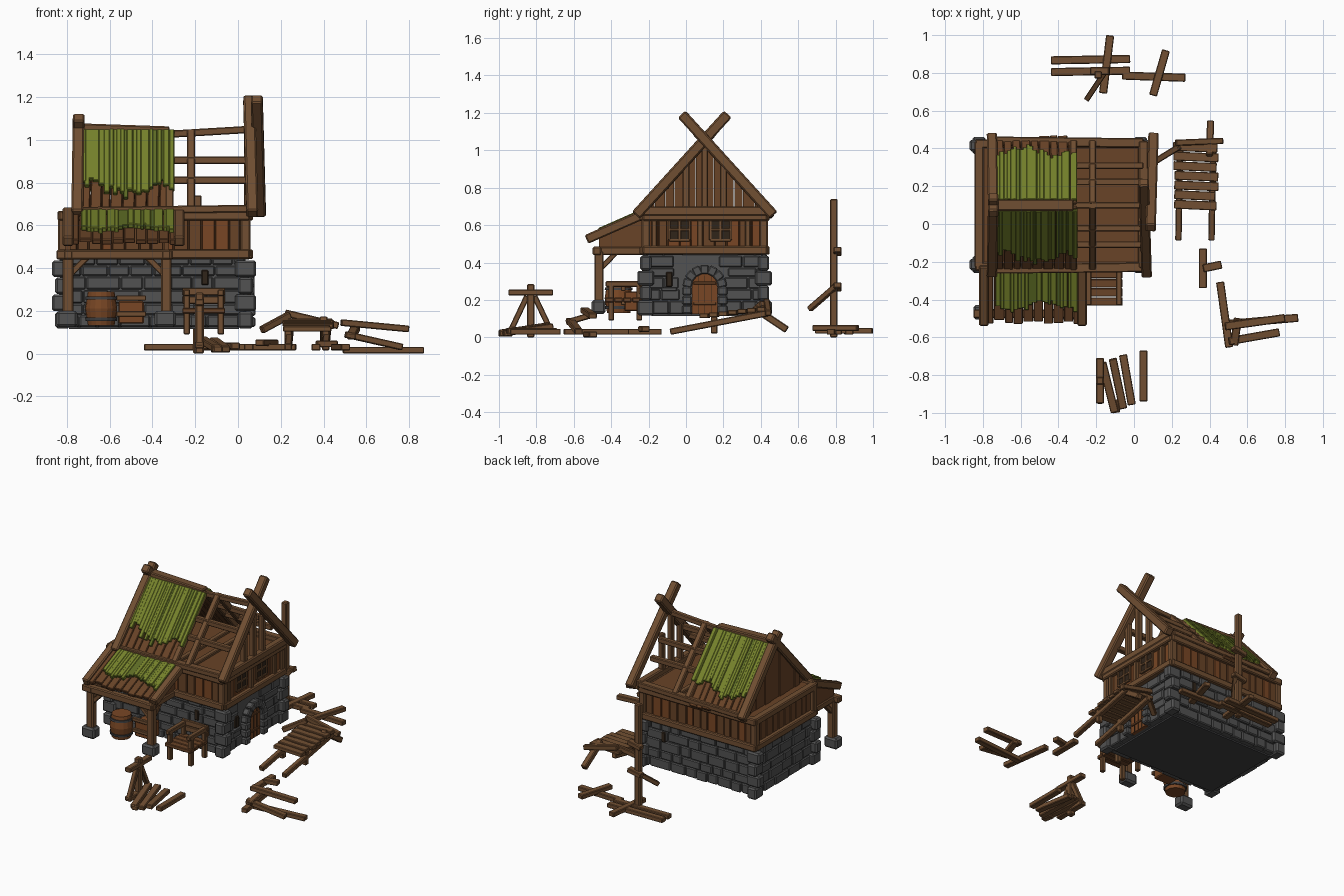
import bpy, bmesh, math, random
from mathutils import Vector, Matrix

if "Cube" in bpy.data.objects:
    bpy.data.objects.remove(bpy.data.objects["Cube"])
random.seed(4)
R = random.uniform

COL = {'wood': (0.165, 0.078, 0.032), 'plank': (0.14, 0.056, 0.02), 'orange_wood': (0.19, 0.062, 0.018),
       'stone': (0.085, 0.085, 0.085), 'dark_stone': (0.05, 0.05, 0.052), 'grass': (0.18, 0.225, 0.024),
       'dark_grass': (0.11, 0.15, 0.018), 'window_dark': (0.03, 0.018, 0.01)}
MATS = {}
for n, c in COL.items():
    MATS[n] = bpy.data.materials.new(n)
    MATS[n].diffuse_color = (*c, 1)
parts = {}


def bm_of(name, mat):
    return parts.setdefault(name, (bmesh.new(), mat))[0]


def block(name, mat, matrix, bev):
    bm = bm_of(name, mat)
    vs = bmesh.ops.create_cube(bm, size=1, matrix=matrix)['verts']
    if bev:
        es = list({e for v in vs for e in v.link_edges})
        bmesh.ops.bevel(bm, geom=es, offset=bev, segments=1, affect='EDGES')


def beam(name, mat, p, q, w=0.045, h=None):
    """Timber from p to q; w is the sideways width, h the thickness (square if left out)."""
    p, q, h = Vector(p), Vector(q), h or w
    d = (q - p).normalized()
    s = d.cross(Vector((0, 0, 1)) if abs(d.z) < 0.95 else Vector((0, 1, 0))).normalized()
    rot = Matrix((s, d, s.cross(d))).transposed().to_4x4()
    block(name, mat, Matrix.Translation((p + q) / 2) @ rot @ Matrix.Diagonal((w, (q - p).length, h, 1)), min(w, h) * 0.14)


def box(name, mat, lo, hi, bev=0.006):
    lo, hi = Vector(lo), Vector(hi)
    block(name, mat, Matrix.Translation((lo + hi) / 2) @ Matrix.Diagonal((*(hi - lo), 1)), bev)


def prism(name, mat, yz, x0, x1):
    bm = bm_of(name, mat)
    f = bm.faces.new([bm.verts.new((x0, y, z)) for y, z in yz])
    g = bmesh.ops.extrude_face_region(bm, geom=[f])['geom']
    bmesh.ops.translate(bm, vec=(x1 - x0, 0, 0), verts=[v for v in g if isinstance(v, bmesh.types.BMVert)])


def strips(a, b, lo, hi):
    """Split a..b into random widths, as (start, width)."""
    while a < b - 0.01:
        w = min(R(lo, hi), b - a)
        yield a, w
        a += w


# ---- stone ground floor: core, coursed stones, corner quoins
X0, X1, Y0, Y1 = -0.82, 0.035, -0.215, 0.415
G, F, E = 0.125, 0.45, 0.66  # ground, upper floor and eave heights
box('stone_core', 'stone', (X0, Y0, G), (X1, Y1, F), 0.01)
box('stone_underside', 'dark_stone', (X0 + .03, Y0 + .03, G - .01), (X1 - .03, Y1 - .03, G), 0)
for axis, face, sign in (('y', Y0, -1), ('y', Y1, 1), ('x', X0, -1), ('x', X1, 1)):
    for z, h in strips(G, F, 0.05, 0.075):
        for u, w in strips(*((X0, X1) if axis == 'y' else (Y0, Y1)), 0.07, 0.16):
            if face == X1 and abs(u + w / 2 - 0.1) < 0.12:
                continue  # room for the door
            lo, hi = sorted((face - sign * 0.02, face + sign * R(0.006, 0.018)))
            a, b = ((lo, u), (hi, u + w - .005)) if axis == 'x' else ((u, lo), (u + w - .005, hi))
            box('coursed_stones', 'stone', (*a, z), (*b, z + h - .004))
for cx in (X0, X1):
    for cy in (Y0, Y1):
        for i in range(4):
            a, b = (0.05, 0.03) if i % 2 else (0.035, 0.045)
            z = G + i * 0.08
            box('corner_quoins', 'stone', (cx - a, cy - b, z - .007), (cx + a, cy + b, z + .071), 0.01)

# ---- arched door and slit windows
YR = 0.1  # ridge and door centre line
arc = [(YR + 0.068 * math.cos(t * math.pi / 8), 0.27 + 0.075 * math.sin(t * math.pi / 8)) for t in range(9)]
prism('door', 'orange_wood', [(YR - .068, G), (YR + .068, G)] + arc, 0.02, 0.05)
for y in (-.035, 0, .035):
    beam('door_grooves', 'window_dark', (0.05, YR + y, G), (0.05, YR + y, 0.33), 0.004)
for z in (0.18, 0.29):
    beam('door_straps', 'plank', (0.05, YR - .06, z), (0.05, YR + .06, z), 0.015)
for i in range(7):
    t = (i + 0.5) * math.pi / 7
    c, o = Vector((0, math.cos(t), math.sin(t))), Vector((0.055, YR, 0.27))
    beam('door_arch', 'stone', o + c * 0.068, o + c * 0.118, 0.045)
for y in (YR - .095, YR + .095):
    for i in range(3):
        beam('door_jambs', 'stone', (0.055, y, G + i * .05), (0.055, y, G + i * .05 + .046), 0.052)
beam('slit_windows', 'window_dark', (0.043, -0.09, 0.27), (0.043, -0.09, 0.35), 0.035)
beam('slit_window_sill', 'stone', (0.05, -0.13, 0.257), (0.05, -0.05, 0.257), 0.035, 0.02)
for x, y in ((-.155, Y0 - .005), (-.13, Y1 + .005)):
    beam('slit_windows', 'window_dark', (x, y, 0.32), (x, y, 0.39), 0.033)

# ---- timber upper floor with vertical planks
box('upper_core', 'plank', (X0 + .02, Y0 + .01, F), (X1 - .01, Y1 - .01, E), 0)
for u, w in strips(X0, X1, 0.045, 0.07):
    for y in (Y0, Y1):
        m = 'orange_wood' if random.random() < 0.25 or -0.2 < u < -0.08 else 'plank'
        d = R(.008, .014)
        box('long_wall_' + m, m, (u, y - d, F), (u + w - .004, y + d, E), 0.003)
for u, w in strips(Y0, Y1, 0.045, 0.07):
    for x in (X0 + .015, X1 - .005):
        m = 'orange_wood' if x > 0 and random.random() < .5 else 'plank'
        box('end_wall_' + m, m, (x - .012, u, F), (x + .012, u + w - .004, E), 0.003)
for z in (F + .015, E - .015):
    for y in (Y0 - .01, Y1 + .01):
        beam('long_wall_beams', 'wood', (X0 - .02, y, z), (X1 + .02, y, z))
    for x in (X0, X1 + .01):
        beam('end_wall_beams', 'wood', (x, Y0 - .015, z), (x, Y1 + .02, z), 0.05, 0.045)
for x in (X0, X1):
    for y in (Y0, Y1):
        beam('corner_posts', 'wood', (x, y, F), (x, y, E))
for y in (-0.035, 0.185):  # gable windows
    c = Vector((0.052, y, 0.575))
    beam('window_glass', 'window_dark', c - Vector((.006, .05, 0)), c + Vector((-.006, .05, 0)), 0.012, 0.1)
    for s in (-1, 0, 1):
        a, b = Vector((0, .055, 0)), Vector((0, 0, .055))
        beam('window_bars', 'wood', c + s * a - b, c + s * a + b, 0.014)
        beam('window_bars', 'wood', c + s * b - a, c + s * b + a, 0.014)
for y in (-0.17, 0.075, 0.33):
    beam('window_posts', 'wood', (X1 + .01, y, F), (X1 + .01, y, E), 0.028)

# ---- main roof
ZR, SL = 1.04, 1.1
N = math.hypot(1, SL)


def slope(x, s, z, off=0.0):
    """Point on the roof plane on side s (-1 front, 1 back) at height z."""
    return Vector((x, YR + s * ((ZR - z) / SL + off * SL / N), z + off / N))


def thatch(name, fn, top, low, jag):
    phase = R(0, 6)
    for x, w in strips(-0.72, -0.29, 0.012, 0.026):
        e = low + jag * (0.6 * math.sin(x * 19 + phase) + R(-.5, .5))
        m = 'dark_grass' if random.random() < 0.12 else 'grass'
        beam(name + '_' + m, m, fn(x, top), fn(x, e), w + .004, R(0.022, 0.03) if m == 'grass' else .018)


for s in (-1, 1):
    for x, w in strips(-0.735, -0.31, 0.04, 0.06):
        x += w / 2
        beam('roof_planks', 'plank', slope(x, s, 1.03), slope(x - .01, s, E - R(0, .02)), w - .003, R(.022, .03))
    thatch('roof_thatch', lambda x, z, s=s: slope(x, s, z, .018), 1.03, 0.755, 0.045)
    for x in (-0.32, -0.22):
        beam('rafters', 'wood', slope(x, s, ZR), slope(x, s, E), 0.038)
    for z in (0.905, 0.81):
        beam('purlins', 'wood', slope(-0.33, s, z), slope(0.05, s, z), 0.035)
    beam('eave_beam', 'wood', slope(-0.75, s, E + .008), slope(0.05, s, E + .018), 0.05, 0.035)
    # crossing barge boards at both gables
    beam('left_barge_board', 'wood', slope(-0.752, s, 0.645, .01), slope(-0.745, s, 1.10, .01), 0.055)
    dx = 0.085 + s * .018
    beam('right_barge_board', 'wood', slope(dx, s, 0.645, .012), slope(dx - .015, s, 1.185, .012), 0.055)
beam('ridge_beam', 'wood', (-0.76, YR, 1.055), (-0.32, YR, ZR), 0.06, 0.045)
beam('ridge_pole', 'wood', (-0.34, YR, 1.025), (0.08, YR, 1.05), 0.034)
# closed left gable of planks, open right gable frame
for y, w in strips(Y0, Y1, 0.045, 0.065):
    t = lambda v: max(E + .01, ZR - SL * abs(v - YR) - .01)
    v = y + w - .003
    prism('left_gable_planks', 'plank', [(y, E), (v, E), (v, t(v)), (y, t(y))], -0.745 - R(0, .012), -0.72)
beam('gable_tie_beam', 'wood', (0.05, -0.235, 0.675), (0.05, 0.44, 0.675), 0.05)
for y in (-.1, 0, .1):
    beam('gable_posts', 'wood', (X1 + .01, YR + y, E), (X1 + .01, YR + y, ZR - abs(y)), 0.036)
for x in (-0.22, -0.33):
    beam('truss_ties', 'wood', (x, Y0, E), (x, Y1, E), 0.035)

# ---- porch lean-to
fp = lambda x, y, off=0.0: Vector((x, y - .4 * off, 0.655 + (y + 0.22) * 0.44 + off))
for x, w in strips(-0.80, -0.26, 0.045, 0.06):
    x += w / 2
    beam('porch_roof_planks', 'plank', fp(x, Y0), fp(x, -0.515 + R(-.012, .01)), w - .003, R(.022, .03))
thatch('porch_thatch', lambda x, y: fp(x, y, .02), -0.235, -0.425, -0.03)
YP, ZP = -0.465, 0.462
for x, s in ((-0.795, 1), (-0.335, -1)):
    beam('porch_edge_rafters', 'wood', fp(x + (.06 if s < 0 else 0), Y0, .005), fp(x + (.06 if s < 0 else 0), -0.53, .005), 0.05)
    beam('porch_posts', 'wood', (x, YP, 0.18), (x, YP, ZP), 0.05)
    box('porch_footings', 'stone', (x - .055, YP - .04, G), (x + .045, YP + .035, 0.2), 0.012)
    beam('porch_braces', 'wood', (x, YP, 0.36), (x + s * .1, YP, ZP), 0.028)
    beam('porch_braces', 'wood', (x, YP, 0.36), (x, YP + .1, ZP), 0.028)
    beam('porch_side_beams', 'wood', (x, -0.5, ZP), (x, Y0, ZP), 0.042)
    prism('porch_side_panel', 'plank', [(YP, ZP), (Y0, ZP), (Y0, .64), (YP, .535)], x - .012, x + .012)
beam('porch_front_beam', 'wood', (-0.85, YP - .01, ZP), (-0.305, YP - .01, ZP))

# ---- barrel, crate and bench
for s in (-1, 1):
    for name, mat, d, h, r in (('barrel', 'orange_wood', .04, .08, .062), ('barrel_hoops', 'dark_stone', .05, .015, .073)):
        bmesh.ops.create_cone(bm_of(name, mat), cap_ends=True, segments=16, radius1=r if s > 0 and 0 else (r if s < 0 else .075),
                              radius2=.075 if s < 0 else r, depth=h, matrix=Matrix.Translation((-0.64, -0.36, 0.21 + s * d)))
box('crate', 'orange_wood', (-0.56, -0.33, 0.14), (-0.44, -0.23, 0.245))
for z in (0.185, 0.26):
    beam('crate_rails', 'wood', (-0.57, -0.335, z), (-0.43, -0.335, z), 0.024)
for x in (-0.24, -0.08):
    for y in (-0.4, -0.25):
        beam('bench_legs', 'wood', (x, y, 0.09), (x, y, 0.285), 0.03)
    beam('bench_arms', 'wood', (x, -0.43, 0.285), (x, -0.235, 0.285), 0.03)
for i in range(4):
    y = -0.41 + i * .048
    beam('bench_seat', 'plank', (-0.26, y, 0.2), (-0.06, y, 0.2), 0.044, 0.025)
for z in (0.25, 0.29):
    beam('bench_back', 'wood', (-0.26, -0.24, z), (-0.06, -0.24, z), 0.02, 0.035)

# ---- broken work platform beside the door
for i in range(7):
    y, z = 0.105 + i * 0.051, 0.115 + i * .006
    beam('platform_boards', 'wood', (0.205 + R(-.012, .01), y, z), (0.44 + R(-.012, .01), y - .01, z), 0.047, 0.025)
for x in (0.235, 0.41):
    beam('platform_rails', 'wood', (x, -0.085, 0.03), (x + .01, 0.44, 0.13), 0.034)
    beam('platform_legs', 'wood', (x, 0.15, 0.02), (x, 0.15, 0.11), 0.035)
beam('platform_rails', 'wood', (0.4, 0.36, 0.16), (0.405, 0.54, 0.04), 0.038)
beam('platform_prop', 'wood', (0.11, 0.33, 0.11), (0.24, 0.41, 0.18), 0.033)
beam('platform_prop', 'wood', (0.22, 0.43, 0.19), (0.47, 0.44, 0.13), 0.033)


# ---- scattered boards: centre, length, heading in degrees, height, rise over the length
def board(name, x, y, length, deg, z=0.03, rise=0.0):
    d = Vector((math.cos(math.radians(deg)), math.sin(math.radians(deg)), 0)) * length / 2
    c, up = Vector((x, y, z)), Vector((0, 0, rise / 2))
    beam(name, 'wood', c - d - up, c + d + up, 0.043, 0.031)


for i in range(4):  # fan of boards beside the sawhorse
    board('front_boards', -0.135 + i * .05 + (.035 if i == 3 else 0), -0.865 + i * .02, 0.27, 104 - (14 if i == 3 else 2 * i), 0.045 - i * .005, 0.04 if i < 2 else 0)
XS, YS = -0.18, -0.83
for z in (0.04, 0.24):
    board('sawhorse_rails', XS, YS, 0.24, 90, z)
beam('sawhorse_post', 'wood', (XS, YS, 0), (XS, YS, 0.285), 0.04)
for s in (-1, 1):
    beam('sawhorse_struts', 'wood', (XS, YS + s * .11, 0.03), (XS, YS + s * .02, 0.22), 0.03)
board('front_boards', -0.1, -0.965, 0.07, 100, 0.02)
board('side_boards', .365, -.235, .21, 90)
board('side_boards', .415, -.225, .1, 12, .045)
board('side_boards', .48, -.48, .35, -82)
board('side_boards', .64, -.52, .32, 8, .13, -.03)
board('side_boards', .635, -.597, .27, 10, .06, -.06)
board('side_boards', .68, -.513, .38, 5, .016)
board('side_boards', .54, -.57, .14, 82, .1, .04)
for y in (.808, .87):
    board('back_boards', -.23, y, .42, 1)
board('back_boards', .105, .78, .335, -2)
board('back_boards', .135, .8, .25, 74, .05)
board('back_boards', -.145, .845, .309, 83, .035)
XB, YB = -.19, .79
beam('back_pole', 'wood', (XB, YB, 0), (XB, YB, .74), 0.04)
beam('back_pole_brace', 'wood', (XB - .06, YB - .13, .15), (XB + .04, YB + .02, .28), 0.03)
for z in (.27, .46):
    board('back_pole_cleats', XB + .01, YB + .02, .1, 0, z, .02)

# ---- write the objects
for name, (bm, mat) in parts.items():
    bmesh.ops.recalc_face_normals(bm, faces=bm.faces)
    me = bpy.data.meshes.new(name)
    bm.to_mesh(me)
    bm.free()
    me.materials.append(MATS[mat])
    bpy.context.collection.objects.link(bpy.data.objects.new(name, me))

for m in bpy.data.materials:
    if m.users and not m.is_grease_pencil:
        m.use_nodes = True
        m.node_tree.nodes["Principled BSDF"].inputs["Base Color"].default_value = m.diffuse_color
